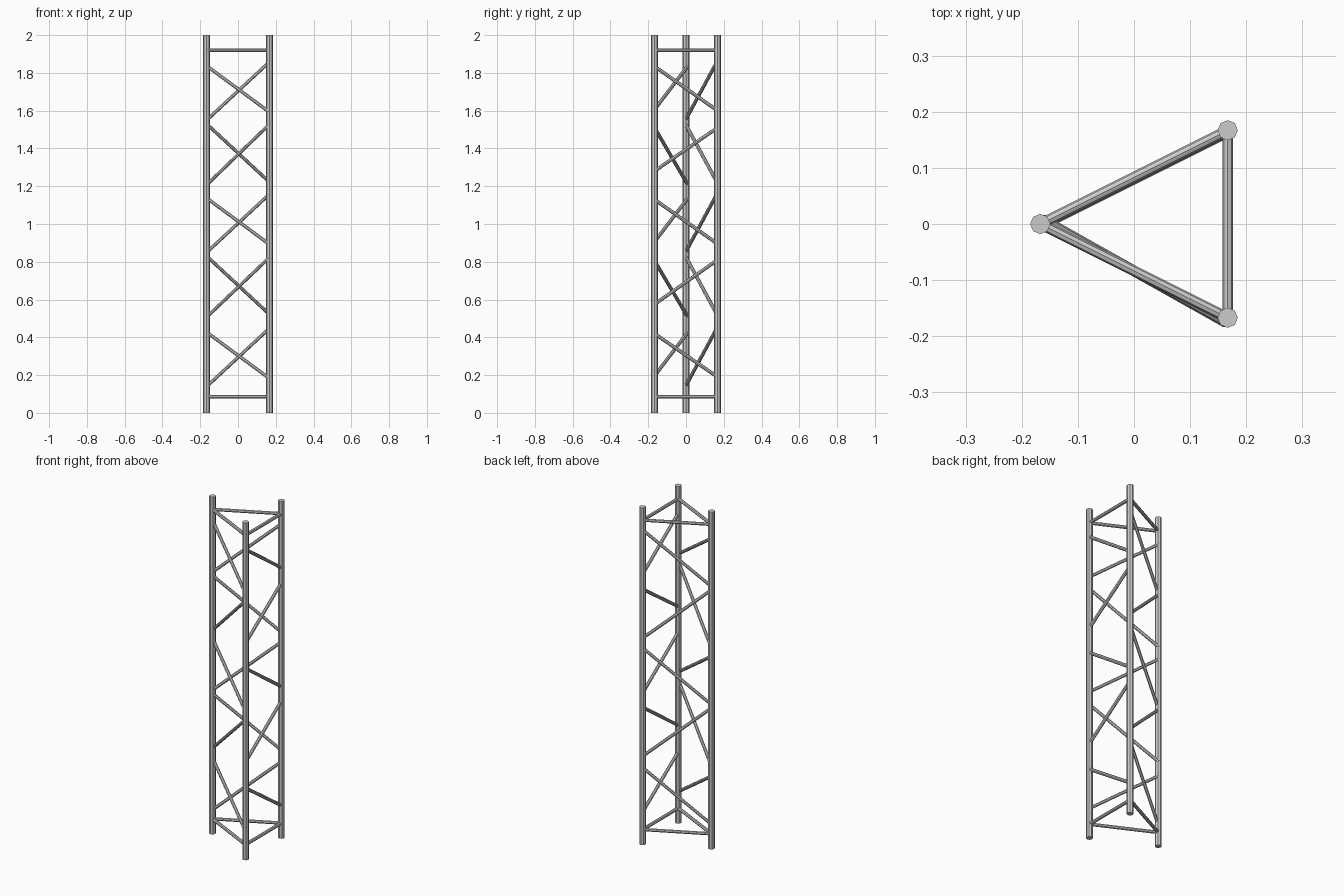
import bpy
from mathutils import Vector

if "Cube" in bpy.data.objects:
    bpy.data.objects.remove(bpy.data.objects["Cube"])

A = Vector((-0.167, 0.0, 0))
B = Vector((0.167, 0.167, 0))
C = Vector((0.167, -0.167, 0))
UP = Vector((0, 0, 1))


def tube(name, p, q, r, sides=8):
    d = q - p
    bpy.ops.mesh.primitive_cylinder_add(vertices=sides, radius=r, depth=d.length,
                                        location=(p + q) / 2)
    ob = bpy.context.object
    ob.rotation_euler = d.to_track_quat('Z', 'Y').to_euler()
    ob.name = name
    return ob


# main chords
for n, p in (("left", A), ("back_right", B), ("front_right", C)):
    tube(n + "_chord", p, p + UP * 2, 0.018)

# horizontal end frames
for level, z in (("bottom", 0.085), ("top", 1.92)):
    for n, p, q in (("back", A, B), ("front", C, A), ("right", B, C)):
        tube(f"{level}_{n}_rail", p + UP * z, q + UP * z, 0.0095)

# zigzag lacing: (height at first chord, height at second chord)
n_front = Vector((-0.447, -0.894, 0)) * 0.009   # front lacing is slightly skewed
n_back = Vector((0.447, -0.894, 0)) * 0.003
lacing = {
    "front": (A - n_front, C + n_front,
              [(0.425, 0.185), (0.51, 0.82), (1.135, 0.895), (1.21, 1.525), (1.835, 1.595)]),
    "back": (A + n_back, B + n_back,
             [(0.14, 0.45), (0.83, 0.52), (0.85, 1.16), (1.53, 1.22), (1.55, 1.86)]),
    "right": (C, B,
              [(0.42, 0.19), (0.575, 0.81), (1.13, 0.895), (1.28, 1.51), (1.835, 1.60)]),
}
for n, (p, q, heights) in lacing.items():
    for i, (z0, z1) in enumerate(heights):
        tube(f"{n}_brace_{i + 1}", p + UP * z0, q + UP * z1, 0.0095)
